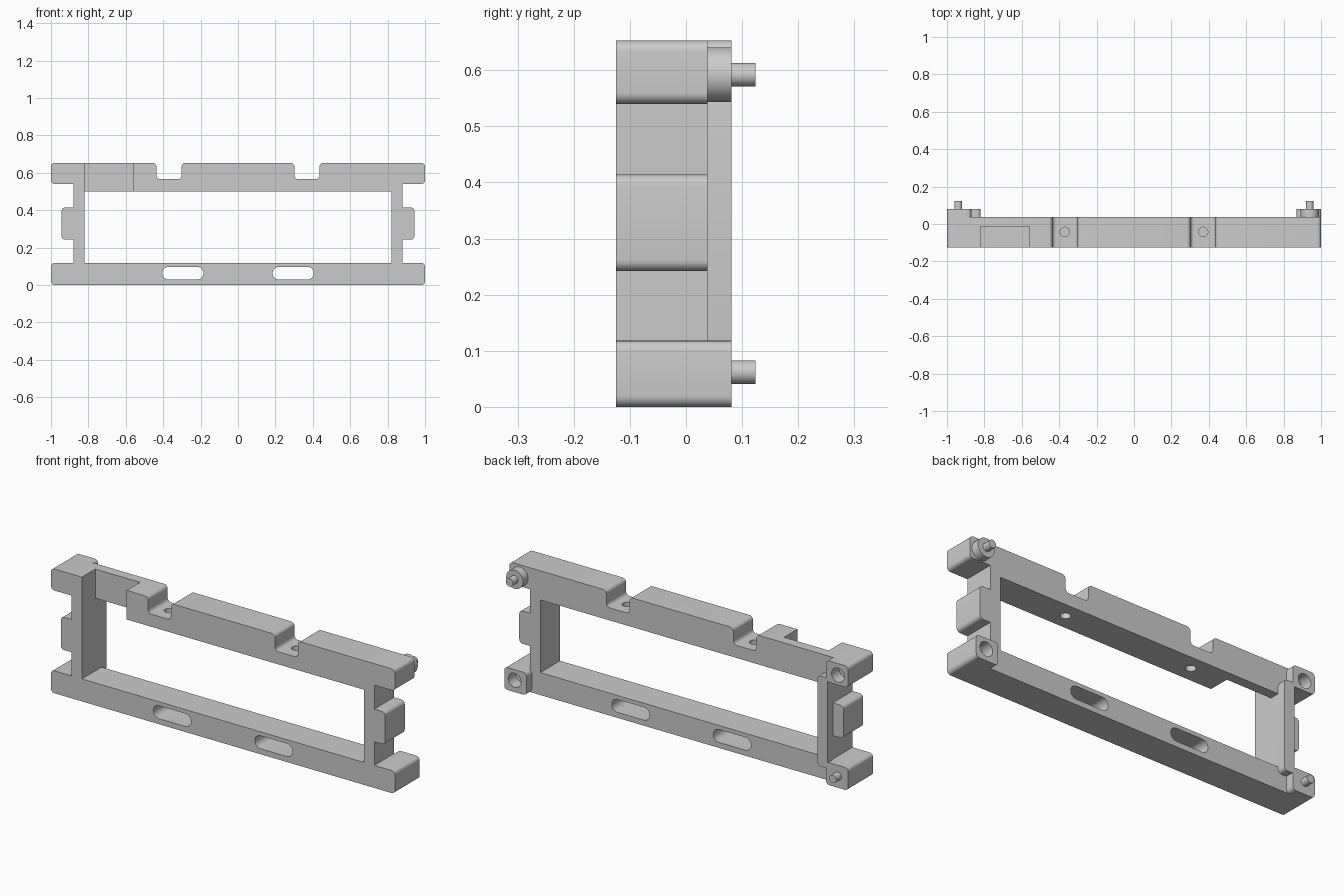
import bpy
import math
from mathutils import Vector, Matrix

cube = bpy.data.objects.get("Cube")
if cube:
    bpy.data.objects.remove(cube, do_unlink=True)

grey = bpy.data.materials.new("light_grey")
grey.use_nodes = True
grey.diffuse_color = (0.6, 0.6, 0.6, 1)
grey.node_tree.nodes["Principled BSDF"].inputs["Base Color"].default_value = (0.6, 0.6, 0.6, 1)

FRONT, BODY, BACK, PIN = -0.125, 0.038, 0.081, 0.124
TOP, PEG_X, PEG_LOW, PEG_HIGH = 0.653, 0.94, 0.062, 0.592


def rounded(points, steps=6):
    """Replace each (x, z, radius) corner by an arc."""
    out = []
    for i, (x, z, r) in enumerate(points):
        p = Vector((x, z))
        if r == 0:
            out.append(p)
            continue
        a = (Vector(points[i - 1][:2]) - p).normalized()
        b = (Vector(points[(i + 1) % len(points)][:2]) - p).normalized()
        centre = p + (a + b) * r
        for s in range(steps + 1):
            t = s / steps * math.pi / 2
            out.append(centre - b * r * math.cos(t) - a * r * math.sin(t))
    return out


def prism(name, points, y0, y1):
    """Extrude an x-z outline from y0 to y1."""
    loop = rounded(points)
    n = len(loop)
    verts = [(p.x, y, p.y) for y in (y0, y1) for p in loop]
    faces = [tuple(range(n)), tuple(range(2 * n - 1, n - 1, -1))]
    faces += [(i, i + n, (i + 1) % n + n, (i + 1) % n) for i in range(n)]
    mesh = bpy.data.meshes.new(name)
    mesh.from_pydata(verts, [], faces)
    mesh.materials.append(grey)
    obj = bpy.data.objects.new(name, mesh)
    bpy.context.collection.objects.link(obj)
    bpy.context.view_layer.objects.active = obj
    bpy.ops.object.select_all(action="DESELECT")
    obj.select_set(True)
    bpy.ops.object.mode_set(mode="EDIT")
    bpy.ops.mesh.select_all(action="SELECT")
    bpy.ops.mesh.normals_make_consistent(inside=False)
    bpy.ops.object.mode_set(mode="OBJECT")
    return obj


def block(name, x0, x1, z0, z1, y0, y1, r=0.0):
    return prism(name, [(x0, z0, r), (x1, z0, r), (x1, z1, r), (x0, z1, r)], y0, y1)


def rod(name, x, z, radius, y0, y1, sides=32):
    ring = [(x + radius * math.cos(k * math.tau / sides),
             z + radius * math.sin(k * math.tau / sides), 0) for k in range(sides)]
    return prism(name, ring, y0, y1)


def cut(target, cutter):
    cutter.hide_render = True
    mod = target.modifiers.new("cut", "BOOLEAN")
    mod.operation, mod.solver, mod.object = "DIFFERENCE", "EXACT", cutter
    bpy.context.view_layer.objects.active = target
    bpy.ops.object.modifier_apply(modifier=mod.name)
    bpy.data.objects.remove(cutter, do_unlink=True)


# Main frame outline: right half, then mirrored
R = 0.02
half = [(1, 0, R), (1, 0.118, R), (0.88, 0.118, 0), (0.88, 0.242, 0),
        (0.943, 0.242, R), (0.943, 0.414, R), (0.88, 0.414, 0), (0.88, 0.54, 0),
        (1, 0.54, R), (1, TOP, R), (0.436, TOP, R), (0.436, 0.566, R),
        (0.302, 0.566, R), (0.302, TOP, R)]
frame = prism("frame", half + [(-x, z, r) for x, z, r in reversed(half)], FRONT, BODY)
cut(frame, block("opening", -0.82, 0.82, 0.118, 0.5, -1, 1))
cut(frame, block("recess", -0.82, -0.56, 0.4, 1, -1, -0.014))
for side in (-1, 1):
    cut(frame, block("slot", side * 0.295 - 0.11, side * 0.295 + 0.11, 0.029, 0.097, -1, 1, 0.0335))
    hole = rod("screw_hole", 0, 0, 0.025, -0.3, 0.3)
    hole.data.transform(Matrix.Translation((side * 0.37, -0.042, 0.55))
                        @ Matrix.Rotation(math.pi / 2, 4, "X"))
    cut(frame, hole)

# Corner bosses on the back
parts = [frame]
corners = [("upper_right_boss", -1, PEG_HIGH, 0.54, TOP),
           ("lower_right_boss", -1, PEG_LOW, 0, 0.118),
           ("lower_left_boss", 1, PEG_LOW, 0, 0.118)]
for name, side, z, z0, z1 in corners:
    x0, x1 = sorted((side * 0.87, side))
    boss = block(name, x0, x1, z0, z1, BODY, BACK, R)
    parts.append(boss)
    if name != "lower_right_boss":
        for part in (boss, frame):
            cut(part, rod("socket", side * PEG_X, z, 0.037, BODY - 0.02, 1))

# Round boss and the two locating pins
parts.append(rod("round_boss", PEG_X, PEG_HIGH, 0.049, BODY, BACK))
parts.append(rod("upper_pin", PEG_X, PEG_HIGH, 0.021, BACK, PIN))
parts.append(rod("lower_pin", -PEG_X, PEG_LOW, 0.021, BACK, PIN))

# Raised strip behind the right-hand column
parts.append(block("column_strip", -0.88, -0.82, 0.085, 0.56, BODY, BACK, R))

# Smooth only the rounded corners
for obj in parts:
    bpy.ops.object.select_all(action="DESELECT")
    obj.select_set(True)
    bpy.context.view_layer.objects.active = obj
    bpy.ops.object.shade_smooth_by_angle(angle=math.radians(30))
